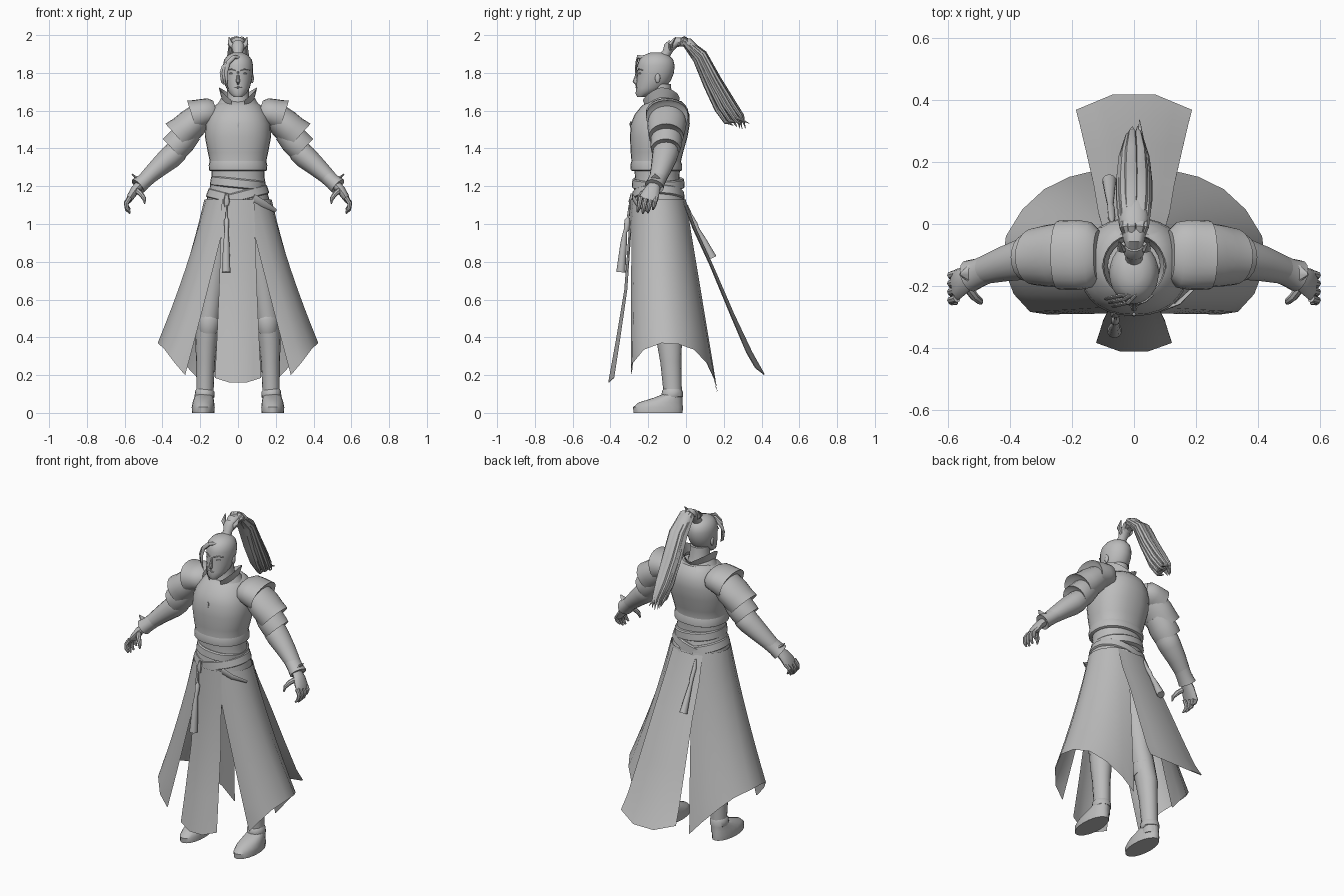
import bpy, bmesh, math
from mathutils import Vector

grey = bpy.data.materials.new("plain_grey")
grey.diffuse_color = (0.5, 0.5, 0.5, 1)


def finish(name, bm, mirror=False, thick=0, angle=40):
    bmesh.ops.recalc_face_normals(bm, faces=bm.faces)
    me = bpy.data.meshes.new(name)
    bm.to_mesh(me)
    bm.free()
    me.materials.append(grey)
    ob = bpy.data.objects.new(name, me)
    bpy.context.collection.objects.link(ob)
    bpy.ops.object.select_all(action='DESELECT')
    bpy.context.view_layer.objects.active = ob
    ob.select_set(True)
    bpy.ops.object.shade_smooth_by_angle(angle=math.radians(angle))
    if thick:
        m = ob.modifiers.new("thickness", 'SOLIDIFY')
        m.thickness, m.offset, m.use_rim = thick, 0, False
    if mirror:
        ob.modifiers.new("mirror", 'MIRROR')
    return ob


def tube(name, pts, ref=(0, 1, 0), axis=None, sides=16, caps=True, power=1.0, **kw):
    """Loft of ellipses; each point is x, y, z, radius along ref, radius across."""
    bm, rings = bmesh.new(), []
    P = [Vector(p[:3]) for p in pts]
    for i, p in enumerate(pts):
        t = Vector(axis) if axis else P[min(i + 1, len(P) - 1)] - P[max(i - 1, 0)]
        t.normalize()
        s = Vector(ref)
        s = (s - t * s.dot(t)).normalized()
        n = t.cross(s)
        ring = []
        for k in range(sides):
            a = math.tau * k / sides
            c, d = math.cos(a), math.sin(a)
            c, d = (math.copysign(abs(q) ** power, q) for q in (c, d))
            ring.append(bm.verts.new(P[i] + s * c * p[3] + n * d * p[4]))
        rings.append(ring)
    for r, q in zip(rings, rings[1:]):
        for k in range(sides):
            j = (k + 1) % sides
            bm.faces.new((r[k], r[j], q[j], q[k]))
    if caps:
        bm.faces.new(rings[0])
        bm.faces.new(rings[-1])
    return finish(name, bm, **kw)


def body(name, rows, **kw):
    """Upright loft; each row is z, half width, front y, back y."""
    return tube(name, [(0, (f + b) / 2, z, (b - f) / 2, w) for z, w, f, b in rows],
                axis=(0, 0, 1), **kw)


def sheet(name, rows, **kw):
    bm = bmesh.new()
    g = [[bm.verts.new(p) for p in row] for row in rows]
    for a, b in zip(g, g[1:]):
        for i in range(len(a) - 1):
            bm.faces.new((a[i], a[i + 1], b[i + 1], b[i]))
    return finish(name, bm, thick=0.004, **kw)


def blob(name, loc, size, **kw):
    bm = bmesh.new()
    bmesh.ops.create_uvsphere(bm, u_segments=16, v_segments=10, radius=1)
    bmesh.ops.scale(bm, vec=size, verts=bm.verts)
    bmesh.ops.translate(bm, vec=loc, verts=bm.verts)
    return finish(name, bm, **kw)


# Head and face
body("head", [(1.672, .022, -.258, -.215), (1.69, .043, -.267, -.17), (1.72, .062, -.264, -.11),
              (1.76, .073, -.261, -.08), (1.80, .079, -.258, -.064), (1.84, .08, -.258, -.06),
              (1.87, .073, -.246, -.068), (1.893, .055, -.225, -.09), (1.907, .026, -.19, -.125)],
     sides=24)
tube("nose", [(0, -.255, 1.81, .004, .004), (0, -.265, 1.775, .008, .009),
              (0, -.27, 1.755, .011, .013), (0, -.258, 1.745, .006, .012)], ref=(1, 0, 0), sides=8)
tube("lips", [(-.022, -.256, 1.722, .004, .002), (0, -.264, 1.723, .005, .005),
              (.022, -.256, 1.722, .004, .002)], sides=8)
blob("ears", (.075, -.15, 1.772), (.009, .014, .026), mirror=True)
blob("eyes", (.033, -.242, 1.797), (.016, .01, .005), mirror=True)
tube("brows", [(.012, -.256, 1.812, .004, .002), (.035, -.251, 1.82, .004, .003),
               (.062, -.229, 1.815, .003, .002)], sides=6, mirror=True)
body("neck", [(1.58, .095, -.22, -.04), (1.63, .07, -.21, -.06), (1.68, .058, -.195, -.075),
              (1.74, .056, -.2, -.08)])

# Fringe locks arching from the hairline down one side of the face
for i in range(3):
    d = .012 * i
    tube(f"fringe_lock_{i + 1}", [(.01 - d, -.225, 1.882, .005, .008), (-.02 - d, -.255 + d, 1.885 - d, .006, .012),
         (-.052 - d, -.262 + d, 1.855 - d, .006, .012), (-.064 - d, -.266 + d, 1.8, .005, .009),
         (-.06 - d, -.266 + d, 1.75, .004, .006), (-.052 - d, -.262 + d, 1.715 + d, .001, .001)], sides=8)

# Topknot and ponytail strands
tube("topknot_band", [(0, -.115, 1.885, .03, .028), (0, -.1, 1.91, .026, .024), (0, -.09, 1.935, .034, .03),
                      (0, -.07, 1.955, .03, .026)], ref=(1, 0, 0))
tube("topknot_wings", [(.015, -.085, 1.925, .012, .015), (.042, -.08, 1.955, .012, .014),
                       (.048, -.055, 1.99, .002, .002)], sides=8, mirror=True)
tube("ponytail_core", [(0, -.09, 1.93, .022, .025), (0, -.05, 1.965, .035, .025), (0, .01, 1.96, .045, .026),
                       (0, .07, 1.885, .05, .038), (0, .13, 1.76, .047, .042), (0, .19, 1.64, .036, .042),
                       (0, .245, 1.55, .012, .018)], ref=(1, 0, 0))
for i in range(10):
    a = i * 2.4
    x, o = .032 * math.cos(a), .03 * math.sin(a)
    e = .03 * math.sin(a * 1.7)
    tube(f"ponytail_strand_{i + 1}", [(x * .3, -.08, 1.945 + o * .3, .008, .008), (x, -.01, 1.969 + o * .5, .016, .012),
         (x * 1.1, .075 + o * .7, 1.885 + o * .6, .024, .016), (x * 1.1, .14 + o, 1.75 + o * .7, .024, .016),
         (x, .205 + o * 1.3, 1.63 + o * .8, .02, .015), (x * .7, .255 + o * 1.5, 1.555 + o * .6, .012, .01),
         (x * .6, .295 + o * 1.3 + e, 1.52 + e * .5 - o * .2, .001, .001)], ref=(1, 0, 0), sides=8)

# Torso armour, lip, waist and hips
body("breastplate", [(1.30, .152, -.292, -.025), (1.325, .148, -.288, -.028), (1.38, .16, -.293, -.015),
                     (1.46, .175, -.297, .008), (1.53, .172, -.292, .02), (1.58, .155, -.272, .018),
                     (1.625, .125, -.235, .0), (1.65, .09, -.2, -.025)], sides=28, power=.88)
body("breastplate_rim", [(1.28, .145, -.28, -.03), (1.285, .154, -.292, -.02), (1.312, .155, -.295, -.02),
                         (1.335, .149, -.288, -.028)], sides=28, power=.88)
body("waist_sash", [(1.08, .17, -.287, 0), (1.13, .166, -.283, -.01), (1.19, .15, -.275, -.03),
                    (1.25, .14, -.27, -.035), (1.31, .142, -.275, -.03)], sides=28, power=.92)
for i, (z, tilt, w) in enumerate([(1.215, .1, .146), (1.145, -.25, .164), (1.125, .25, .168)]):
    ax = Vector((math.sin(tilt), 0, math.cos(tilt)))
    c = Vector((0, -.147, z))
    tube(f"belt_{i + 1}", [(*(c + ax * h), .138 + d, w + d) for h, d in
         ((-.026, -.008), (-.02, .002), (.02, -.001), (.026, -.008))], axis=ax, sides=28, power=.92)
tube("belt_knot", [(-.06, -.285, 1.09, .012, .012), (-.06, -.29, 1.12, .014, .018), (-.06, -.283, 1.16, .01, .008)], sides=8)
tube("breast_stud", [(0, -.291, 1.542, .004, .006), (0, -.295, 1.53, .004, .008), (0, -.294, 1.51, .002, .002)], sides=6)

# Open standing collar, low at the throat and highest at the sides of the neck
sheet("collar", [[(r * math.sin(a), -.135 - r * math.cos(a), z + h * abs(math.sin(a)) - .03 * max(0, math.cos(a)))
                  for a in [math.radians(22 + 316 * k / 24) for k in range(25)]]
                 for r, z, h in ((.112, 1.605, .02), (.086, 1.64, .03), (.1, 1.662, .06))])

# Layered shoulder and arm armour with flared outer rims
tube("pauldrons", [(.115, -.1, 1.60, .08, .055), (.14, -.1, 1.597, .106, .072), (.18, -.1, 1.587, .113, .077),
                   (.215, -.1, 1.577, .113, .082), (.243, -.1, 1.569, .111, .09), (.232, -.1, 1.572, .09, .07)],
     axis=(.95, 0, -.3), mirror=True, sides=24, power=.92)
tube("upper_arm_plates", [(.2, -.1, 1.57, .095, .074), (.245, -.101, 1.53, .104, .083), (.285, -.103, 1.495, .099, .084),
                          (.322, -.105, 1.462, .092, .093), (.31, -.105, 1.472, .07, .065)],
     axis=(.74, 0, -.67), mirror=True, sides=20)
tube("elbow_plates", [(.25, -.1, 1.5, .075, .07), (.29, -.104, 1.45, .084, .076), (.325, -.106, 1.415, .083, .077),
                      (.345, -.108, 1.395, .077, .077), (.335, -.107, 1.405, .05, .05)],
     axis=(.72, 0, -.69), mirror=True, sides=20)
tube("forearms", [(.29, -.1, 1.43, .055, .05), (.33, -.107, 1.38, .07, .062), (.36, -.114, 1.352, .067, .062),
                  (.42, -.129, 1.3, .057, .052), (.48, -.148, 1.245, .046, .042), (.525, -.168, 1.2, .039, .033)], mirror=True)
tube("wrist_cuffs", [(.465, -.142, 1.258, .047, .043), (.5, -.157, 1.225, .047, .041),
                     (.53, -.168, 1.2, .052, .046), (.522, -.166, 1.205, .035, .03)], mirror=True)
tube("cuff_spikes", [(.495, -.155, 1.245, .04, .014), (.535, -.163, 1.24, .028, .01), (.562, -.163, 1.265, .003, .003)],
     sides=8, mirror=True)

# Hands with curled fingers
tube("palms", [(.515, -.165, 1.21, .03, .026), (.545, -.18, 1.18, .042, .024), (.568, -.193, 1.145, .05, .02),
               (.578, -.2, 1.125, .048, .015)], mirror=True, sides=12)
for i in range(4):
    y = -.24 + .027 * i
    s = (.9, 1, .95, .75)[i]
    tube(f"finger_pair_{i + 1}", [(.572, y, 1.14, .013, .013), (.592, y - .006, 1.14 - .035 * s, .012, .012),
         (.588, y - .012, 1.14 - .062 * s, .011, .011), (.572, y - .016, 1.14 - .085 * s, .005, .005)], mirror=True, sides=8)
tube("thumbs", [(.54, -.2, 1.18, .016, .016), (.515, -.235, 1.16, .014, .014), (.497, -.25, 1.135, .011, .011),
                (.493, -.256, 1.108, .004, .004)], mirror=True, sides=8)

# Legs, ankle cuffs and shoes
tube("legs", [(.085, -.14, 1.12, .1, .08), (.11, -.13, .85, .09, .08), (.145, -.115, .58, .066, .062),
              (.155, -.11, .52, .068, .062), (.168, -.088, .38, .067, .058), (.172, -.08, .27, .056, .05),
              (.175, -.07, .1, .048, .045), (.178, -.07, .04, .048, .045)], mirror=True)
tube("knee_rims", [(.15, -.112, .51, .064, .058), (.153, -.112, .5, .07, .064), (.157, -.106, .45, .069, .061),
                   (.158, -.103, .43, .064, .056)], mirror=True)
tube("ankle_cuffs", [(.175, -.072, .125, .048, .044), (.176, -.072, .115, .055, .051), (.177, -.074, .085, .057, .053),
                     (.177, -.072, .075, .048, .046)], mirror=True)
tube("shoes", [(.18, -.07, .1, .05, .045), (.181, -.095, .08, .076, .051), (.183, -.135, .055, .116, .057),
               (.184, -.148, .03, .132, .061), (.184, -.148, 0, .13, .06)], axis=(0, 0, 1), mirror=True, sides=20)

# Flaring side skirt, swept from the hips to a stepped hem
hem = [(.28, -.29, .2), (.335, -.282, .265), (.387, -.225, .335), (.423, -.13, .37), (.412, -.04, .365), (.36, .045, .335),
       (.29, .11, .265), (.21, .15, .18), (.14, .167, .1)]
rows = []
for j in range(9):
    v = j / 8
    row = []
    for i, h in enumerate(hem):
        a = math.radians(14 + 152 * i / 8)
        top = Vector((.176 * math.sin(a), -.145 - .146 * math.cos(a), 1.13))
        p = top.lerp(Vector(h), v)
        p.x -= .06 * v * (1 - v) * math.sin(a)
        row.append(p)
    rows.append(row)
sheet("side_skirts", rows, mirror=True)


# Long front and rear cloth panels with chamfered lower corners
def panel(name, prof):
    sheet(name, [[(w * k, y - c * max(0, abs(k) - .36) * 1.56, z + dz * max(0, abs(k) - .36))
                  for k in (-1, -.7, -.36, 0, .36, .7, 1)] for w, y, z, c, dz in prof])


panel("front_panel", [(.085, -.293, 1.13, -.012, 0), (.09, -.302, .95, -.01, 0), (.1, -.325, .65, -.012, 0),
                      (.112, -.37, .38, -.018, 0), (.122, -.41, .16, -.028, .04)])
panel("rear_panel", [(.1, -.002, 1.12, .015, 0), (.115, .05, .98, .015, 0), (.13, .14, .785, .015, 0),
                     (.155, .255, .52, .02, 0), (.175, .35, .32, .03, 0), (.187, .417, .2, .05, .06)])

# Hanging tassels and the short end of the sash
tube("front_tassel", [(-.06, -.3, 1.1, .004, .004), (-.06, -.307, 1.035, .006, .006), (-.06, -.31, 1.02, .016, .014),
                      (-.061, -.315, .97, .014, .012), (-.061, -.322, .96, .011, .01), (-.062, -.33, .9, .017, .017),
                      (-.063, -.345, .745, .024, .024)], sides=10)
tube("rear_tassel", [(-.07, .005, 1.1, .005, .005), (-.072, .02, 1.05, .012, .012), (-.074, .05, 1.0, .012, .012),
                     (-.076, .06, .975, .01, .01), (-.078, .095, .91, .016, .016), (-.08, .14, .82, .023, .023)], sides=10)
tube("sash_end", [(.08, -.28, 1.14, .005, .02), (.14, -.258, 1.105, .005, .018), (.2, -.2, 1.07, .004, .01)], sides=8)
